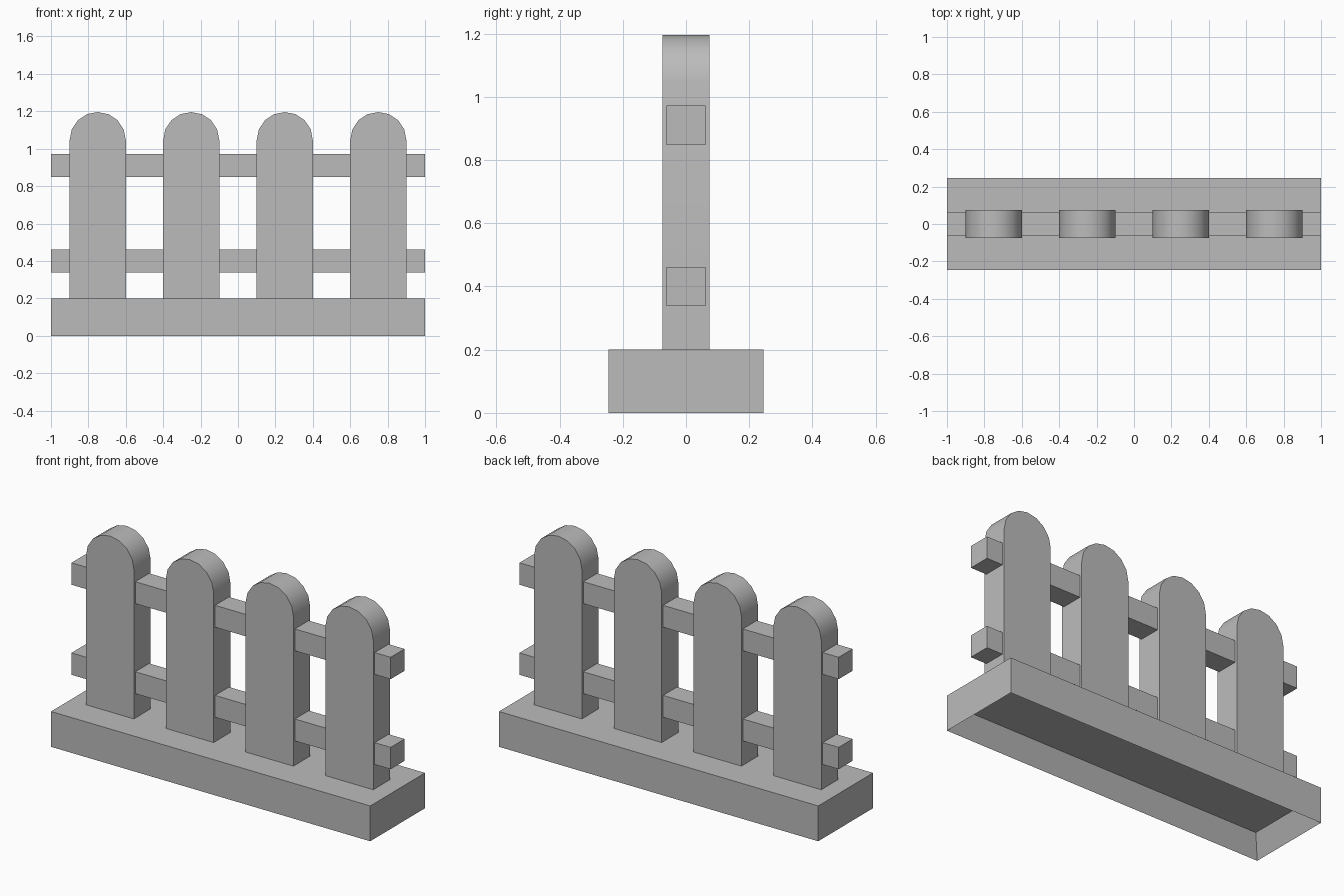
import bpy
import bmesh
from math import cos, sin, pi, radians

if "Cube" in bpy.data.objects:
    bpy.data.objects.remove(bpy.data.objects["Cube"], do_unlink=True)

grey = bpy.data.materials.new("plain_grey")
grey.use_nodes = True
COLOUR = (0.5, 0.5, 0.5, 1)
grey.diffuse_color = COLOUR
grey.node_tree.nodes["Principled BSDF"].inputs["Base Color"].default_value = COLOUR


def finish(bm, name):
    bmesh.ops.recalc_face_normals(bm, faces=bm.faces)
    mesh = bpy.data.meshes.new(name)
    bm.to_mesh(mesh)
    bm.free()
    mesh.materials.append(grey)
    obj = bpy.data.objects.new(name, mesh)
    bpy.context.collection.objects.link(obj)
    return obj


def box(bm, size, centre):
    verts = bmesh.ops.create_cube(bm, size=1)["verts"]
    bmesh.ops.scale(bm, vec=size, verts=verts)
    bmesh.ops.translate(bm, vec=centre, verts=verts)


# Base slab, hollowed from below
BASE_TOP = 0.2
bm = bmesh.new()
box(bm, (2, 0.49, BASE_TOP), (0, 0, BASE_TOP / 2))
bm.normal_update()
bottom = min(bm.faces, key=lambda f: f.normal.z)
bmesh.ops.inset_region(bm, faces=[bottom], thickness=0.08)
bmesh.ops.translate(bm, vec=(0, 0, 0.115), verts=bottom.verts)
finish(bm, "base")

# Two horizontal rails
for name, z in (("lower_rail", 0.4), ("upper_rail", 0.91)):
    bm = bmesh.new()
    box(bm, (2, 0.124, 0.124), (0, 0, z))
    finish(bm, name)

# Round-topped pickets: extruded arch profile
RADIUS, SPRING, HALF_DEPTH, SEGMENTS = 0.15, 1.046, 0.075, 8
for i in range(4):
    x = -0.75 + 0.5 * i
    profile = [(x - RADIUS, BASE_TOP), (x + RADIUS, BASE_TOP)]
    for k in range(SEGMENTS + 1):
        a = pi * k / SEGMENTS
        profile.append((x + RADIUS * cos(a), SPRING + RADIUS * sin(a)))
    bm = bmesh.new()
    face = bm.faces.new([bm.verts.new((px, -HALF_DEPTH, pz)) for px, pz in profile])
    ext = bmesh.ops.extrude_face_region(bm, geom=[face])["geom"]
    moved = [v for v in ext if isinstance(v, bmesh.types.BMVert)]
    bmesh.ops.translate(bm, vec=(0, 2 * HALF_DEPTH, 0), verts=moved)
    picket = finish(bm, f"picket_{i + 1}")
    bpy.ops.object.select_all(action="DESELECT")
    picket.select_set(True)
    bpy.context.view_layer.objects.active = picket
    bpy.ops.object.shade_smooth_by_angle(angle=radians(30))
